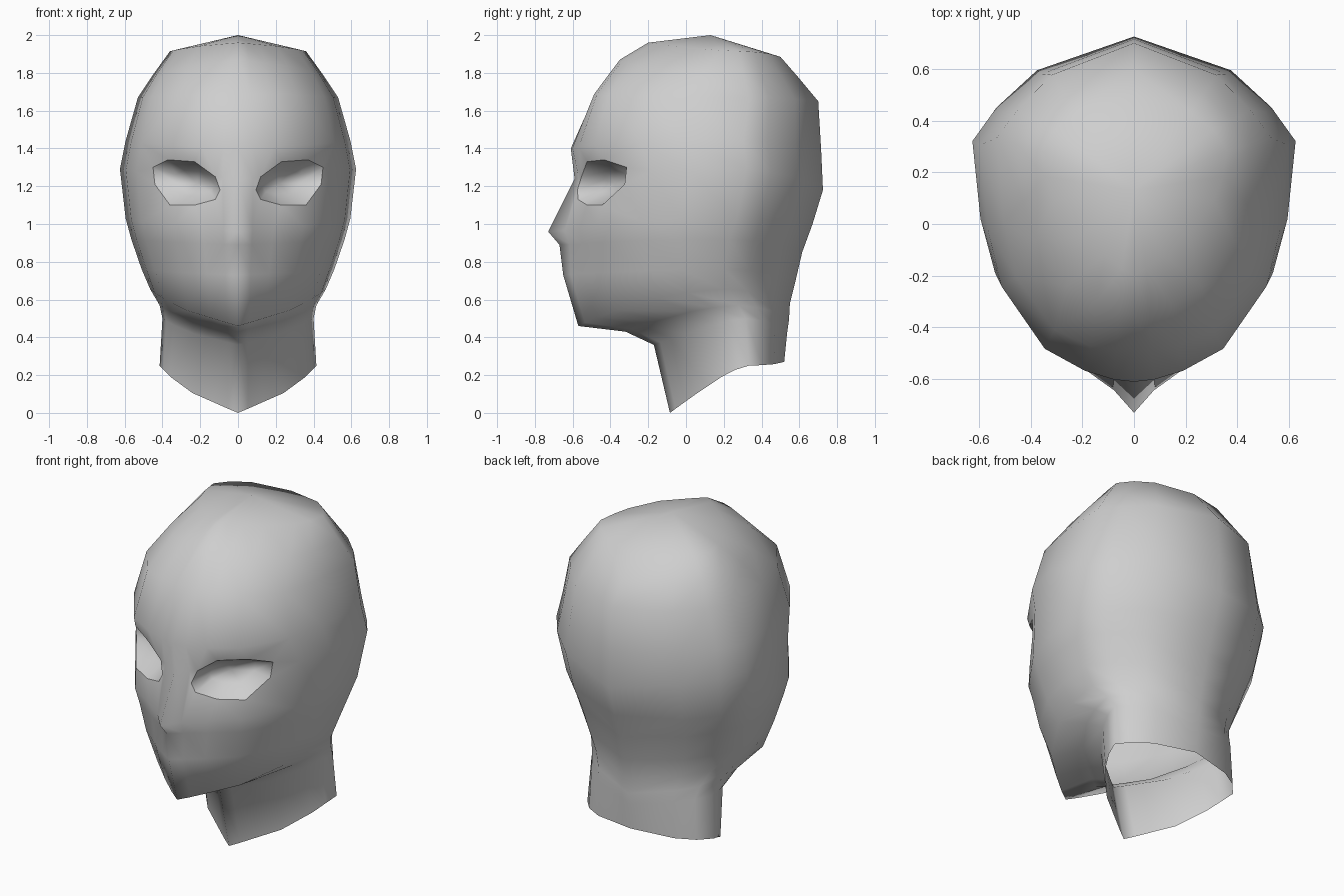
import bpy
import bmesh
from mathutils import Vector
from mathutils.bvhtree import BVHTree

cube = bpy.data.objects.get("Cube")
if cube:
    bpy.data.objects.remove(cube, do_unlink=True)

# Half outline of a head section, front to back:
# share of half width, share of depth when round, same when tapered, share of side height
SECTION = [(0, 0, 0, 0), (.13, .012, .05, .09), (.32, .045, .13, .23),
           (.58, .115, .24, .42), (.86, .3, .45, .76), (.95, .46, .57, .91),
           (1, .69, .69, 1), (.85, .79, .81, .85), (.6, .9, .91, .6), (0, 1, 1, 0)]
SIDE = 6

# Sections from crown to neck:
# front y, front z, back y, back z, half width, side z, taper, nose length
RINGS = [
    (-.2, 1.96, .5, 1.885, .36, 1.915, .8, 0),
    (-.35, 1.87, .6, 1.77, .45, 1.79, 0, 0),
    (-.48, 1.69, .7, 1.65, .53, 1.67, -.45, 0),
    (-.61, 1.4, .715, 1.4, .595, 1.44, -.15, 0),
    (-.58, 1.24, .725, 1.18, .625, 1.29, 0, .01),
    (-.62, .96, .67, 1, .595, 1.03, 0, .11),
    (-.62, .89, .615, .85, .565, .92, .15, .05),
    (-.64, .73, .58, .7, .51, .76, .4, .01),
    (-.57, .46, .55, .58, .465, .655, .5, 0),
    (-.32, .43, .545, .49, .415, .57, .7, 0),
    (-.17, .36, .535, .42, .4, .5, 1, 0),
    (-.085, 0, .52, .27, .415, .25, 1, 0),
]

# Eye rim seen from the front, clockwise from the inner corner: (x, z)
EYE = [(.095, 1.18), (.12, 1.25), (.23, 1.33), (.37, 1.34), (.45, 1.3),
       (.44, 1.21), (.36, 1.1), (.23, 1.1), (.12, 1.13)]


def add_ring(bm, front_y, front_z, back_y, back_z, width, side_z, taper, nose):
    """One half section; its height bends from front to side to back."""
    verts = []
    for i, (u, rounded, tapered, lift) in enumerate(SECTION):
        end_z = front_z if i < SIDE else back_z
        z = end_z + (side_z - end_z) * lift
        y = front_y + (back_y - front_y) * (rounded + (tapered - rounded) * taper)
        # The nose pulls the centre out, and its wings a little
        y -= nose * (1, .35)[i] if i < 2 else 0
        verts.append(bm.verts.new((u * width, y, z)))
    return verts


def loop_edges(bm, verts):
    return [bm.edges.new(pair) for pair in zip(verts, verts[1:] + verts[:1])]


def add_eye(bm, removed):
    """Replace a patch of faces by a ring around the eye and a hollow socket."""
    surface = BVHTree.FromBMesh(bm)
    rim = []
    for x, z in EYE:
        hit = surface.ray_cast(Vector((x, -2, z)), Vector((0, 1, 0)))[0]
        rim.append(bm.verts.new(hit))
    patch = set(removed)
    border = [e for f in removed for e in f.edges
              if len([g for g in e.link_faces if g in patch]) == 1]
    bmesh.ops.delete(bm, geom=removed, context='FACES')
    rim_edges = loop_edges(bm, rim)
    bmesh.ops.bridge_loops(bm, edges=border + rim_edges)

    # Hollow socket
    centre = sum((v.co for v in rim), Vector()) / len(rim)
    inward = Vector((-.05, .1, 0))
    inner = [bm.verts.new(centre.lerp(v.co, .55) + inward * .8) for v in rim]
    bottom = bm.verts.new(centre + inward)
    for i in range(len(rim)):
        k = (i + 1) % len(rim)
        bm.faces.new((rim[i], rim[k], inner[k], inner[i]))
        bm.faces.new((inner[i], inner[k], bottom))
    for edge in rim_edges:
        edge.smooth = False


# Left half of the shell, open at the neck
bm = bmesh.new()
rings = [add_ring(bm, *row) for row in RINGS]
crown = bm.verts.new((0, .13, 2))
for a, b in zip(rings[0], rings[0][1:]):
    bm.faces.new((crown, a, b))
eye_patch = []
for i, (upper, lower) in enumerate(zip(rings, rings[1:])):
    for j in range(len(SECTION) - 1):
        face = bm.faces.new((upper[j], lower[j], lower[j + 1], upper[j + 1]))
        if i in (3, 4) and j in (1, 2, 3):
            eye_patch.append(face)
add_eye(bm, eye_patch)
bmesh.ops.recalc_face_normals(bm, faces=bm.faces)
for face in bm.faces:
    face.smooth = True

mesh = bpy.data.meshes.new("head_shell")
bm.to_mesh(mesh)
bm.free()
head = bpy.data.objects.new("head_shell", mesh)
bpy.context.collection.objects.link(head)

# Right half
mirror = head.modifiers.new("Mirror", 'MIRROR')
mirror.use_axis[0] = True
mirror.use_clip = True
mirror.merge_threshold = .001

# Plain grey
grey = bpy.data.materials.new("light_grey")
grey.use_nodes = True
colour = (.62, .62, .62, 1)
grey.diffuse_color = colour
grey.node_tree.nodes["Principled BSDF"].inputs["Base Color"].default_value = colour
mesh.materials.append(grey)
